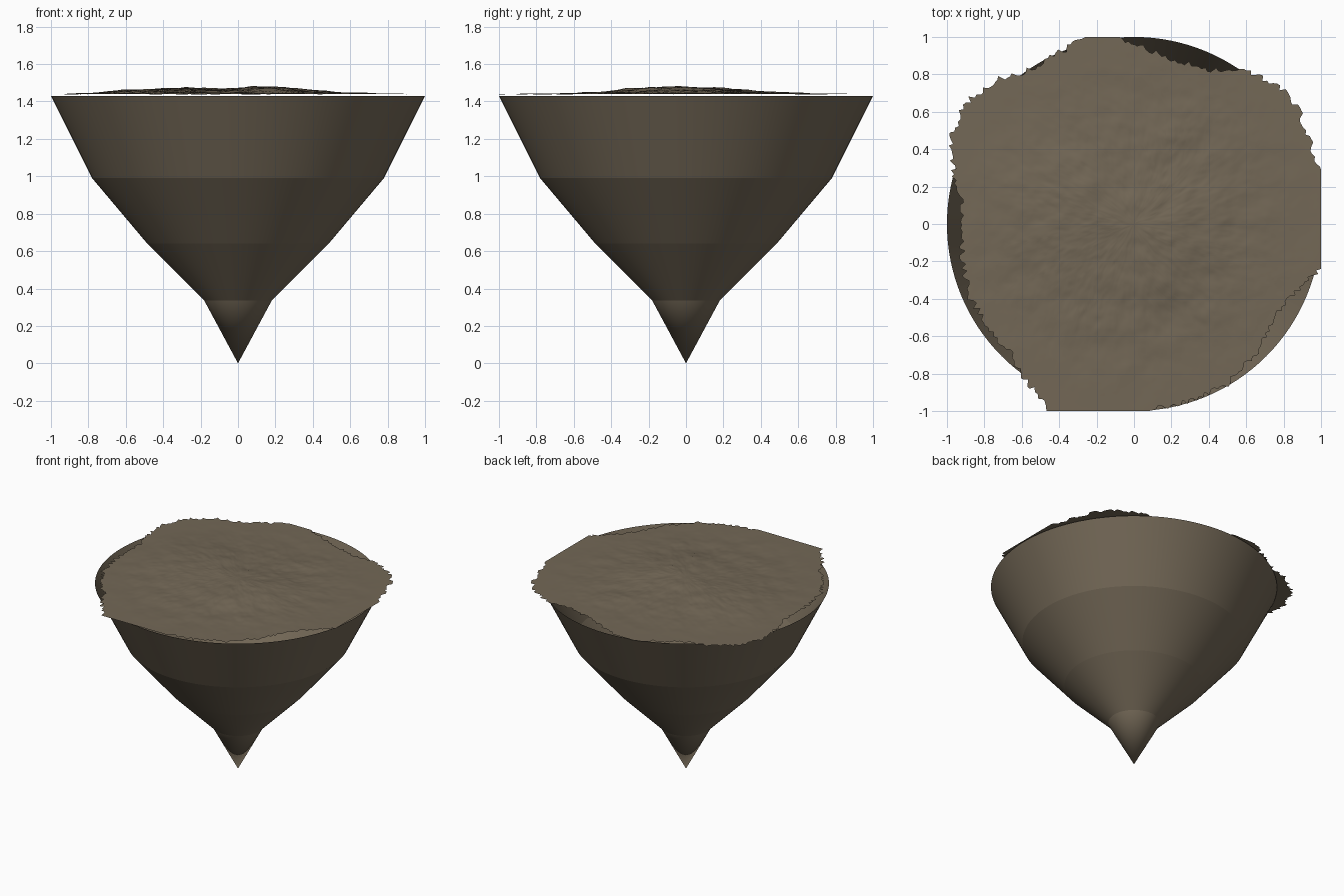
import bpy, bmesh, math, random
from mathutils import Vector, noise

random.seed(4)
cube = bpy.data.objects.get("Cube")
if cube:
    bpy.data.objects.remove(cube, do_unlink=True)

# Single earthy material
earth = bpy.data.materials.new("earth_brown")
earth.use_nodes = True
colour = (0.172, 0.138, 0.094, 1)
earth.diffuse_color = colour
shader = earth.node_tree.nodes["Principled BSDF"]
shader.inputs["Base Color"].default_value = colour
shader.inputs["Roughness"].default_value = 0.9


def finish(bm, name):
    mesh = bpy.data.meshes.new(name)
    for face in bm.faces:
        face.smooth = True
    bm.to_mesh(mesh)
    bm.free()
    mesh.materials.append(earth)
    obj = bpy.data.objects.new(name, mesh)
    bpy.context.collection.objects.link(obj)
    return obj


def add_rings(bm, centre, rings):
    """Join a centre point and successive closed rings, facing outward from the centre."""
    tip = bm.verts.new(centre)
    loops = [[bm.verts.new(p) for p in ring] for ring in rings]
    n = len(loops[0])
    for i in range(n):
        j = (i + 1) % n
        bm.faces.new((tip, loops[0][i], loops[0][j]))
        for a, b in zip(loops, loops[1:]):
            bm.faces.new((a[i], b[i], b[j], a[j]))
    return loops


# Open tapered shell with a crease at each band
SIDES = 128
profile = [(0.18, 0.335), (0.485, 0.64), (0.78, 0.99), (1.0, 1.43)]
bm = bmesh.new()
rings = [[(r * math.cos(math.tau * i / SIDES), r * math.sin(math.tau * i / SIDES), z)
          for i in range(SIDES)] for r, z in profile]
loops = add_rings(bm, (0, 0, 0), rings)
for loop in loops[:-1]:
    for i, v in enumerate(loop):
        bm.edges.get((v, loop[(i + 1) % SIDES])).smooth = False
bmesh.ops.reverse_faces(bm, faces=bm.faces[:])
finish(bm, "rock_underside")

# Ragged ground outline, anticlockwise
outline = [(1, -.24), (1, .29), (.94, .45), (.88, .62), (.78, .74), (.6, .82),
           (.4, .83), (.2, .88), (.05, .95), (-.08, 1), (-.26, 1), (-.4, .92),
           (-.55, .83), (-.75, .77), (-.9, .65), (-.97, .5), (-.99, .42),
           (-.96, .25), (-.92, .1), (-.92, -.2), (-.88, -.4), (-.75, -.6),
           (-.66, -.7), (-.6, -.82), (-.53, -.9), (-.45, -1), (.08, -1),
           (.3, -.95), (.5, -.86), (.65, -.7), (.75, -.5), (.88, -.35)]
edge = []
for a, b in zip(outline, outline[1:] + outline[:1]):
    a, b = Vector(a), Vector(b)
    steps = max(2, round((b - a).length / 0.018))
    for k in range(steps):
        p = a.lerp(b, k / steps)
        if max(abs(p.x), abs(p.y)) < 0.99:
            p *= 1 + random.uniform(-0.02, 0.015)
        edge.append(p)

# Low hills: x, y, spread, height
hills = [(.2, -.04, .17, .022), (-.3, .06, .25, .018), (.2, -.25, .15, .008),
         (.05, 0, .45, .014), (-.5, .1, .2, .01)]


def ground(p):
    fade = max(0, 1 - p.length)
    z = 1.438 + sum(h * math.exp(-((p.x - x) ** 2 + (p.y - y) ** 2) / (2 * s * s))
                    for x, y, s, h in hills)
    ripple = noise.fractal(Vector((p.x * 5, p.y * 5, 3)), 0.8, 2.0, 5)
    return min(1.49, max(1.436, z + ripple * 0.009 * min(1, fade * 2)))


# Thin terrain sheet just above the rim
RINGS = 60
bm = bmesh.new()
rings = []
for k in range(1, RINGS + 1):
    points = [p * (k / RINGS) for p in edge]
    rings.append([(p.x, p.y, ground(p)) for p in points])
add_rings(bm, (0, 0, ground(Vector((0, 0)))), rings)
finish(bm, "terrain_surface")
